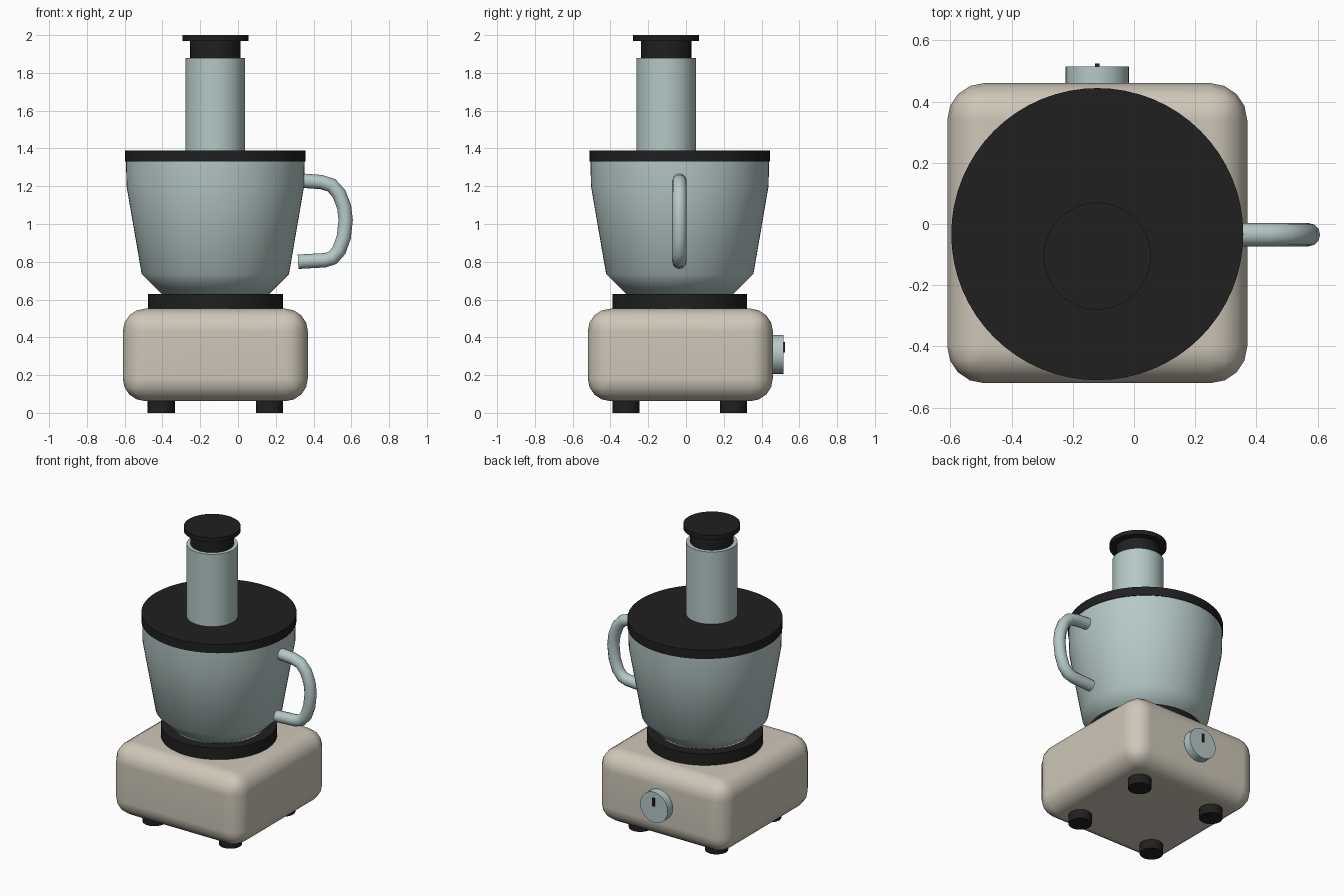
import bpy, bmesh, math
from mathutils import Vector, Matrix

cube = bpy.data.objects.get("Cube")
if cube:
    bpy.data.objects.remove(cube, do_unlink=True)

CX, CY = -0.12, -0.033      # main vertical axis
TUBE_Y = -0.105             # feed tube axis


def material(name, rgb):
    m = bpy.data.materials.new(name)
    m.use_nodes = True
    m.diffuse_color = (*rgb, 1)
    bsdf = m.node_tree.nodes["Principled BSDF"]
    bsdf.inputs["Base Color"].default_value = (*rgb, 1)
    bsdf.inputs["Roughness"].default_value = 0.6
    return m


CREAM = material("warm cream", (0.62, 0.57, 0.48))
GLASS = material("pale blue grey", (0.46, 0.58, 0.57))
BLACK = material("black plastic", (0.014, 0.014, 0.014))


def finish(name, bm, mat, angle=35):
    bmesh.ops.recalc_face_normals(bm, faces=bm.faces)
    me = bpy.data.meshes.new(name)
    bm.to_mesh(me)
    bm.free()
    me.materials.append(mat)
    ob = bpy.data.objects.new(name, me)
    bpy.context.collection.objects.link(ob)
    bpy.ops.object.select_all(action="DESELECT")
    ob.select_set(True)
    bpy.context.view_layer.objects.active = ob
    bpy.ops.object.shade_smooth_by_angle(angle=math.radians(angle))
    return ob


def skin(bm, rings):
    """Bridge successive vertex rings and cap both ends."""
    n = len(rings[0])
    for a, b in zip(rings, rings[1:]):
        for i in range(n):
            j = (i + 1) % n
            bm.faces.new((a[i], a[j], b[j], b[i]))
    bm.faces.new(rings[0])
    bm.faces.new(rings[-1])


def lathe(name, mat, x, y, profile, n=64, angle=35):
    """Solid of revolution from (radius, height) pairs."""
    bm = bmesh.new()
    turns = [2 * math.pi * i / n for i in range(n)]
    skin(bm, [[bm.verts.new((x + r * math.cos(t), y + r * math.sin(t), z))
               for t in turns] for r, z in profile])
    return finish(name, bm, mat, angle)


def box(name, mat, center, size, bevel=0):
    bm = bmesh.new()
    bmesh.ops.create_cube(bm, size=1, matrix=Matrix.Translation(center) @ Matrix.Diagonal((*size, 1)))
    if bevel:
        bmesh.ops.bevel(bm, geom=bm.edges[:], offset=bevel, segments=4, profile=0.5, affect="EDGES")
    return finish(name, bm, mat)


# Motor base
base = box("motor_base", CREAM, (CX, -0.03, 0.307), (0.98, 0.98, 0.49), 0.12)
base.modifiers.new("flat_sides", "WEIGHTED_NORMAL").keep_sharp = True

# Feet
for side, dx in (("right", -0.286), ("left", 0.286)):
    for end, dy in (("front", -0.285), ("back", 0.285)):
        lathe(f"foot_{end}_{side}", BLACK, CX + dx, CY + dy, [(0.072, 0), (0.072, 0.075)], 32)

# Collar, bowl and lid
lathe("collar", BLACK, CX, CY, [(0.357, 0.54), (0.357, 0.63)])
lathe("bowl", GLASS, CX, CY, [(0.28, 0.625), (0.39, 0.735), (0.47, 1.2), (0.473, 1.335)], angle=50)
lathe("lid", BLACK, CX, CY, [(0.477, 1.33), (0.477, 1.39)])

# Feed tube and pusher
lathe("feed_tube", GLASS, CX, TUBE_Y, [(0.158, 1.38), (0.158, 1.88)])
lathe("pusher", BLACK, CX, TUBE_Y, [(0.133, 1.87), (0.133, 1.975)])
lathe("pusher_cap", BLACK, CX, TUBE_Y, [(0.175, 1.97), (0.175, 2.0)])

# Handle: round tube swept along a D-shaped path
path = [Vector((x, -0.035, z)) for x, z in (
    (0.33, 1.23), (0.44, 1.222), (0.495, 1.205), (0.535, 1.16), (0.562, 1.09), (0.57, 1.02),
    (0.56, 0.93), (0.535, 0.86), (0.5, 0.82), (0.46, 0.808), (0.318, 0.8))]
bm = bmesh.new()
rings = []
for i, p in enumerate(path):
    d = (path[min(i + 1, len(path) - 1)] - path[max(i - 1, 0)]).normalized()
    u = Vector((0, 1, 0))
    v = d.cross(u)
    rings.append([bm.verts.new(p + 0.038 * (u * math.cos(t) + v * math.sin(t)))
                  for t in (2 * math.pi * k / 12 for k in range(12))])
skin(bm, rings)
finish("handle", bm, GLASS, 50)

# Control knob on the back with its pointer
bm = bmesh.new()
bmesh.ops.create_cone(bm, cap_ends=True, segments=40, radius1=0.103, radius2=0.103, depth=0.07,
                      matrix=Matrix.Translation((CX, 0.48, 0.31)) @ Matrix.Rotation(math.pi / 2, 4, "X"))
finish("control_knob", bm, GLASS)
box("knob_pointer", BLACK, (CX, 0.519, 0.347), (0.015, 0.009, 0.055))
